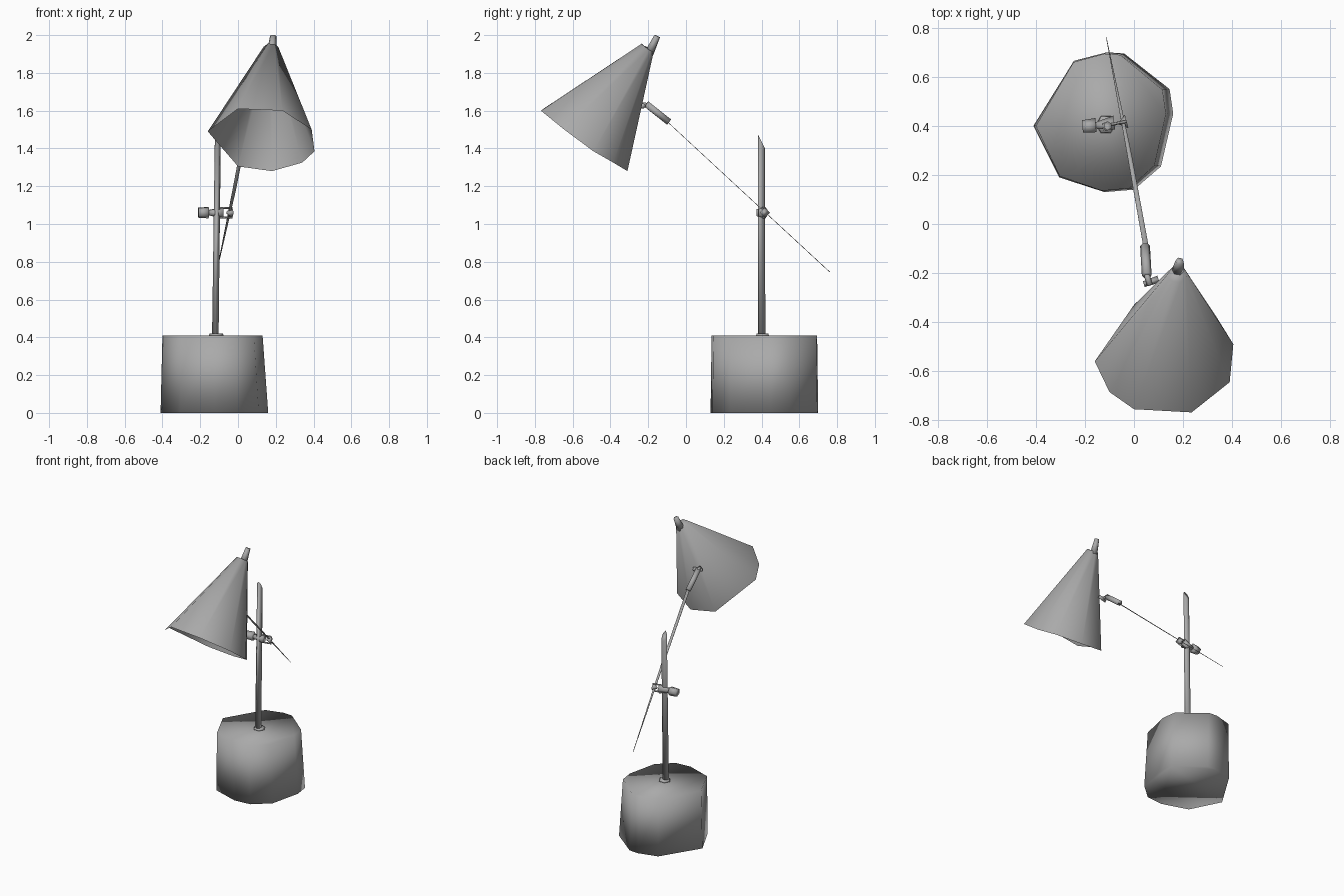
import bpy, bmesh, math
from mathutils import Vector

cube = bpy.data.objects.get("Cube")
if cube:
    bpy.data.objects.remove(cube, do_unlink=True)

grey = bpy.data.materials.new("satin grey")
grey.use_nodes = True
colour = (0.4, 0.4, 0.4, 1)
grey.diffuse_color = colour
grey.node_tree.nodes["Principled BSDF"].inputs["Base Color"].default_value = colour


def loft(name, rings, start_cap=True, end_cap=True):
    """Skin a list of equally sized point rings."""
    bm = bmesh.new()
    loops = [[bm.verts.new(p) for p in ring] for ring in rings]
    for low, high in zip(loops, loops[1:]):
        for i in range(len(low)):
            j = (i + 1) % len(low)
            bm.faces.new((low[i], low[j], high[j], high[i]))
    if start_cap:
        bm.faces.new(loops[0][::-1])
    if end_cap:
        bm.faces.new(loops[-1])
    bmesh.ops.recalc_face_normals(bm, faces=bm.faces)
    for f in bm.faces:
        f.smooth = True
    mesh = bpy.data.meshes.new(name)
    bm.to_mesh(mesh)
    bm.free()
    mesh.materials.append(grey)
    obj = bpy.data.objects.new(name, mesh)
    bpy.context.collection.objects.link(obj)
    return obj


def rod(name, start, end, r1, r2, sides=6):
    """Tapered bar between two points."""
    a, b = Vector(start), Vector(end)
    turn = (b - a).to_track_quat('Z', 'Y')

    def ring(c, r):
        return [c + turn @ Vector((r * math.cos(t), r * math.sin(t), 0))
                for t in (math.tau * i / sides for i in range(sides))]
    return loft(name, [ring(a, r1), ring(b, r2)])


# Heavy base: uneven faceted drum, slightly drawn in at the top
outline = [(-.41, .40), (-.305, .19), (-.12, .13), (0, .14), (.11, .235),
           (.16, .45), (.145, .55), (-.04, .695), (-.11, .70), (-.245, .665)]
loft("base", [[(x, y, 0) for x, y in outline],
              [(-.40 + (x + .41) * .93, .41 + (y - .41) * .98, .41) for x, y in outline]])

# Upright pole with a slanted tip and a foot collar
rod("pole_collar", (-.115, .405, .41), (-.115, .405, .42), .04, .035)
pole = rod("pole", (-.12, .40, .41), (-.107, .40, 1.435), .02, .018)
for v in pole.data.vertices:
    if v.co.z > 1:
        v.co.z -= (v.co.y - .40) * 2

# Clamp holding the arm on the pole
rod("clamp_knob", (-.21, .395, 1.06), (-.155, .40, 1.06), .028, .032, 5)
rod("clamp_body", (-.155, .40, 1.06), (-.08, .41, 1.06), .015, .032, 5)
for z in (1.035, 1.085):
    rod("clamp_plate", (-.10, .405, z), (-.03, .418, z), .006, .006, 4)
rod("clamp_end", (-.06, .41, 1.06), (-.03, .418, 1.06), .006, .028, 4)

# Thin flat arm tapering to its tail
def strip(y, z, x, half):
    return [(x - half, y, z), (x + half, y, z), (x + half, y + .002, z + .002),
            (x - half, y + .002, z + .002)]

loft("arm", [strip(-.11, 1.55, .052, .011), strip(.30, 1.17, -.022, .009),
             strip(.76, .745, -.113, .0008)])

# Joint between arm and shade
rod("joint_barrel", (.045, -.09, 1.54), (.052, -.21, 1.635), .02, .02)
rod("joint_plate", (.04, -.245, 1.625), (.10, -.225, 1.625), .012, .015, 4)
rod("joint_pin", (.05, -.20, 1.63), (.065, -.25, 1.635), .012, .012)

# Open conical shade with a faceted rim
rim = [(-.16, -.56, 1.49), (-.10, -.685, 1.535), (0, -.755, 1.61),
       (.235, -.768, 1.60), (.39, -.645, 1.50), (.405, -.49, 1.385),
       (.34, -.385, 1.325), (.18, -.31, 1.28), (0, -.33, 1.305)]
centre = sum((Vector(p) for p in rim), Vector()) / len(rim)
tip = Vector((.178, -.205, 1.932))
neck = [tip + (Vector(p) - centre) * .14 for p in rim]
loft("shade", [rim, neck], start_cap=False)

# Finial on top of the shade
rod("shade_finial", (.178, -.195, 1.905), (.186, -.152, 1.995), .026, .017)
